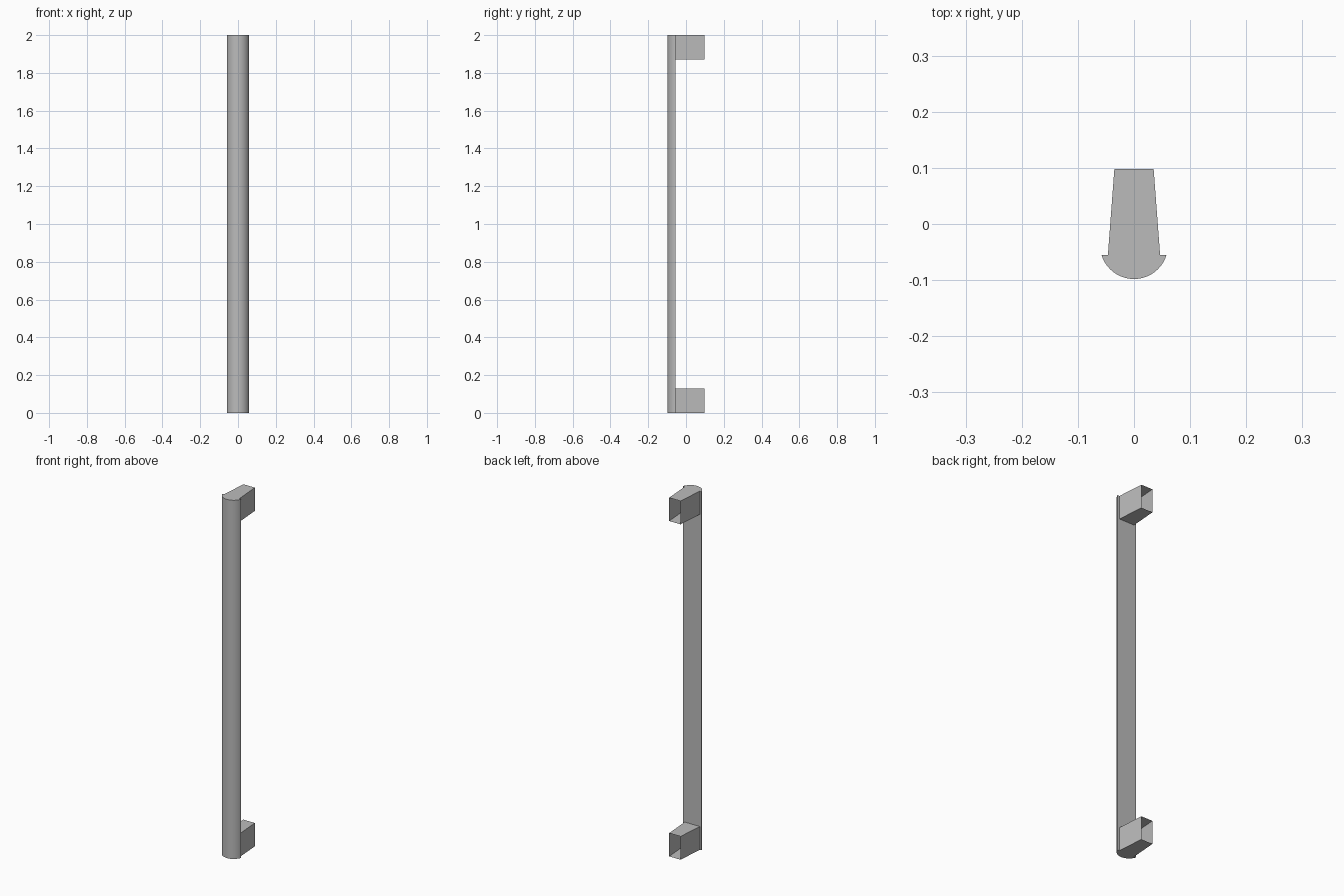
import bpy, bmesh, math

if "Cube" in bpy.data.objects:
    bpy.data.objects.remove(bpy.data.objects["Cube"])

BACK, JOIN, FRONT = 0.098, -0.055, -0.098
HEIGHT, POST = 2.0, 0.13
HALF = 0.058

grey = bpy.data.materials.new("plain grey")
grey.use_nodes = True
colour = (0.5, 0.5, 0.5, 1)
grey.diffuse_color = colour
grey.node_tree.nodes["Principled BSDF"].inputs["Base Color"].default_value = colour


def prism(name, outline, z0, z1, open_back=False):
    """Extrude a counter-clockwise xy outline from z0 to z1."""
    bm = bmesh.new()
    low = [bm.verts.new((x, y, z0)) for x, y in outline]
    high = [bm.verts.new((x, y, z1)) for x, y in outline]
    bm.faces.new(low[::-1])
    bm.faces.new(high)
    n = len(outline)
    for i in range(n):
        j = (i + 1) % n
        if open_back and min(outline[i][1], outline[j][1]) >= BACK:
            continue
        bm.faces.new((low[i], low[j], high[j], high[i]))
    mesh = bpy.data.meshes.new(name)
    bm.to_mesh(mesh)
    bm.free()
    mesh.materials.append(grey)
    obj = bpy.data.objects.new(name, mesh)
    bpy.context.collection.objects.link(obj)
    return obj


# Long grip with a rounded front and flat back
sag = JOIN - FRONT
radius = (HALF ** 2 + sag ** 2) / (2 * sag)
centre = FRONT + radius
sweep = math.asin(HALF / radius)
steps = 24
arc = []
for i in range(steps + 1):
    a = sweep * (2 * i / steps - 1)
    arc.append((radius * math.sin(a), centre - radius * math.cos(a)))
grip = prism("grip_bar", arc, 0, HEIGHT)
bpy.context.view_layer.objects.active = grip
grip.select_set(True)
bpy.ops.object.shade_smooth_by_angle(angle=math.radians(30))

# Tapered mounting posts, hollow and open at the back
taper = [(-0.0465, JOIN), (0.0465, JOIN), (0.035, BACK), (-0.035, BACK)]
for name, z in (("lower_post", 0), ("upper_post", HEIGHT - POST)):
    prism(name, taper, z, z + POST, open_back=True)
